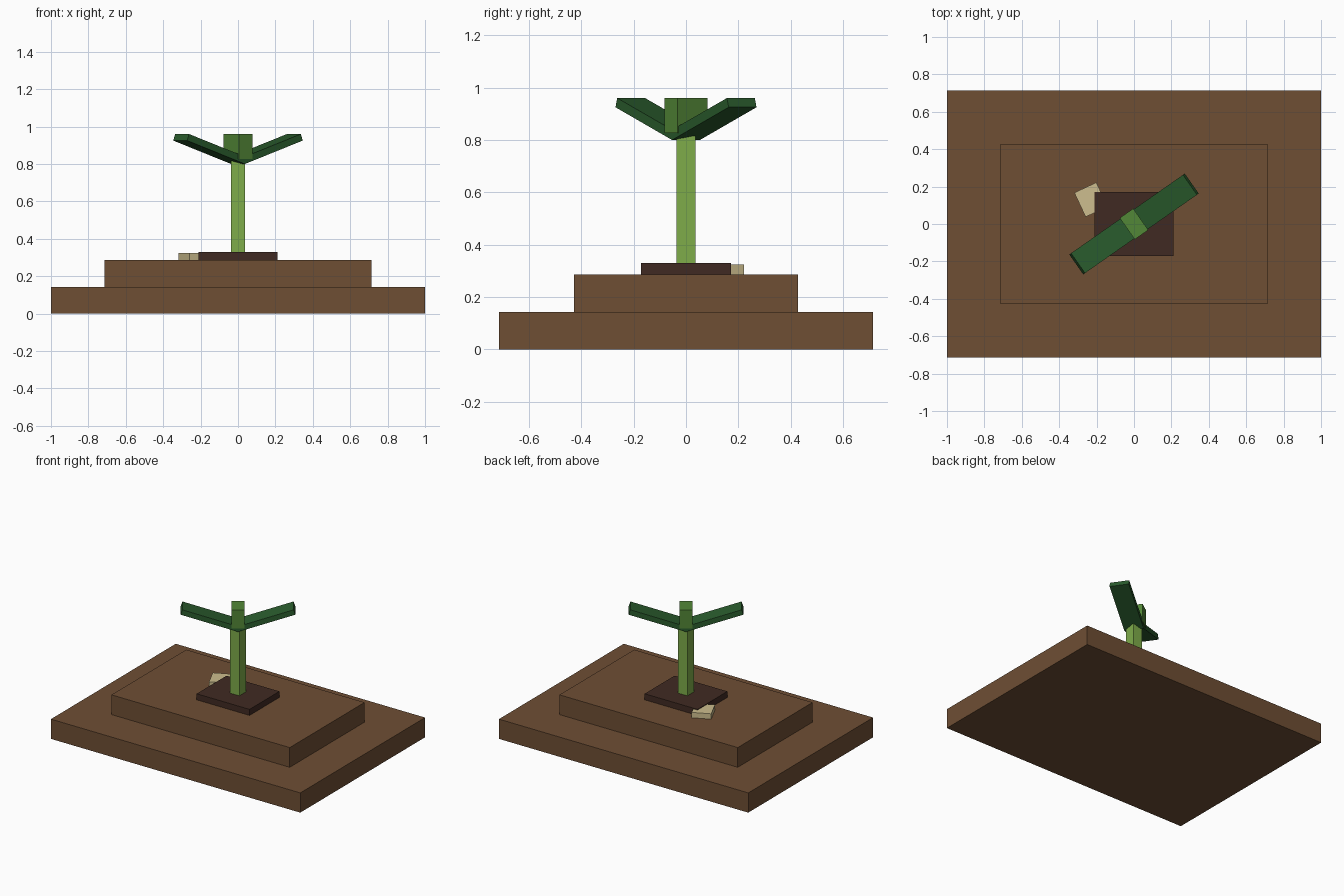
import bpy
import bmesh
from math import radians
from mathutils import Matrix, Vector

default = bpy.data.objects.get("Cube")
if default:
    bpy.data.objects.remove(default)


def material(name, rgb):
    """Flat material from 0-255 sRGB values."""
    lin = [((c / 255 + 0.055) / 1.055) ** 2.4 for c in rgb] + [1]
    mat = bpy.data.materials.new(name)
    mat.use_nodes = True
    mat.diffuse_color = lin
    mat.node_tree.nodes["Principled BSDF"].inputs["Base Color"].default_value = lin
    return mat


def finish(name, bm, mat, turn=0):
    bmesh.ops.recalc_face_normals(bm, faces=bm.faces)
    bm.transform(Matrix.Rotation(radians(turn), 4, 'Z'))
    mesh = bpy.data.meshes.new(name)
    bm.to_mesh(mesh)
    bm.free()
    mesh.materials.append(mat)
    obj = bpy.data.objects.new(name, mesh)
    bpy.context.collection.objects.link(obj)
    return obj


def box(name, size_x, size_y, bottom, top, mat, turn=0, at=(0, 0)):
    """Box spanning bottom to top, turned about its own upright axis."""
    bm = bmesh.new()
    bmesh.ops.create_cube(bm, size=1)
    bmesh.ops.scale(bm, verts=bm.verts, vec=(size_x, size_y, top - bottom))
    bmesh.ops.translate(bm, verts=bm.verts, vec=(0, 0, (top + bottom) / 2))
    obj = finish(name, bm, mat, turn)
    obj.location = (at[0], at[1], 0)
    return obj


def leaf(name, side, mat):
    """Slanted slab rising outward from the top of the stem."""
    profile = [(0, 0.80), (0.377, 0.925), (0.365, 0.96), (0, 0.839)]
    bm = bmesh.new()
    face = bm.faces.new([bm.verts.new((side * u, -LEAF_WIDTH / 2, z)) for u, z in profile])
    out = bmesh.ops.extrude_face_region(bm, geom=[face])
    moved = [v for v in out["geom"] if isinstance(v, bmesh.types.BMVert)]
    bmesh.ops.translate(bm, verts=moved, vec=Vector((0, LEAF_WIDTH, 0)))
    return finish(name, bm, mat, LEAF_TURN)


LEAF_TURN = 35
LEAF_WIDTH = 0.13

soil = material("soil brown", (110, 78, 52))
dark_soil = material("dark soil", (64, 42, 34))
stem_green = material("stem green", (126, 172, 74))
leaf_green = material("leaf green", (42, 92, 45))
bud_green = material("bud green", (82, 135, 55))
seed_tan = material("seed tan", (205, 190, 142))

# Stepped soil bed
box("lower_bed", 2, 1.43, 0, 0.143, soil)
box("upper_bed", 1.43, 0.857, 0.143, 0.286, soil)
box("planting_patch", 0.424, 0.342, 0.286, 0.33, dark_soil)
box("seed", 0.13, 0.143, 0.286, 0.325, seed_tan, turn=25, at=(-0.23, 0.13))

# Sprout
box("stem", 0.074, 0.074, 0.32, 0.815, stem_green)
box("bud", 0.088, 0.14, 0.827, 0.96, bud_green, turn=LEAF_TURN)
leaf("left_leaf", 1, leaf_green)
leaf("right_leaf", -1, leaf_green)
